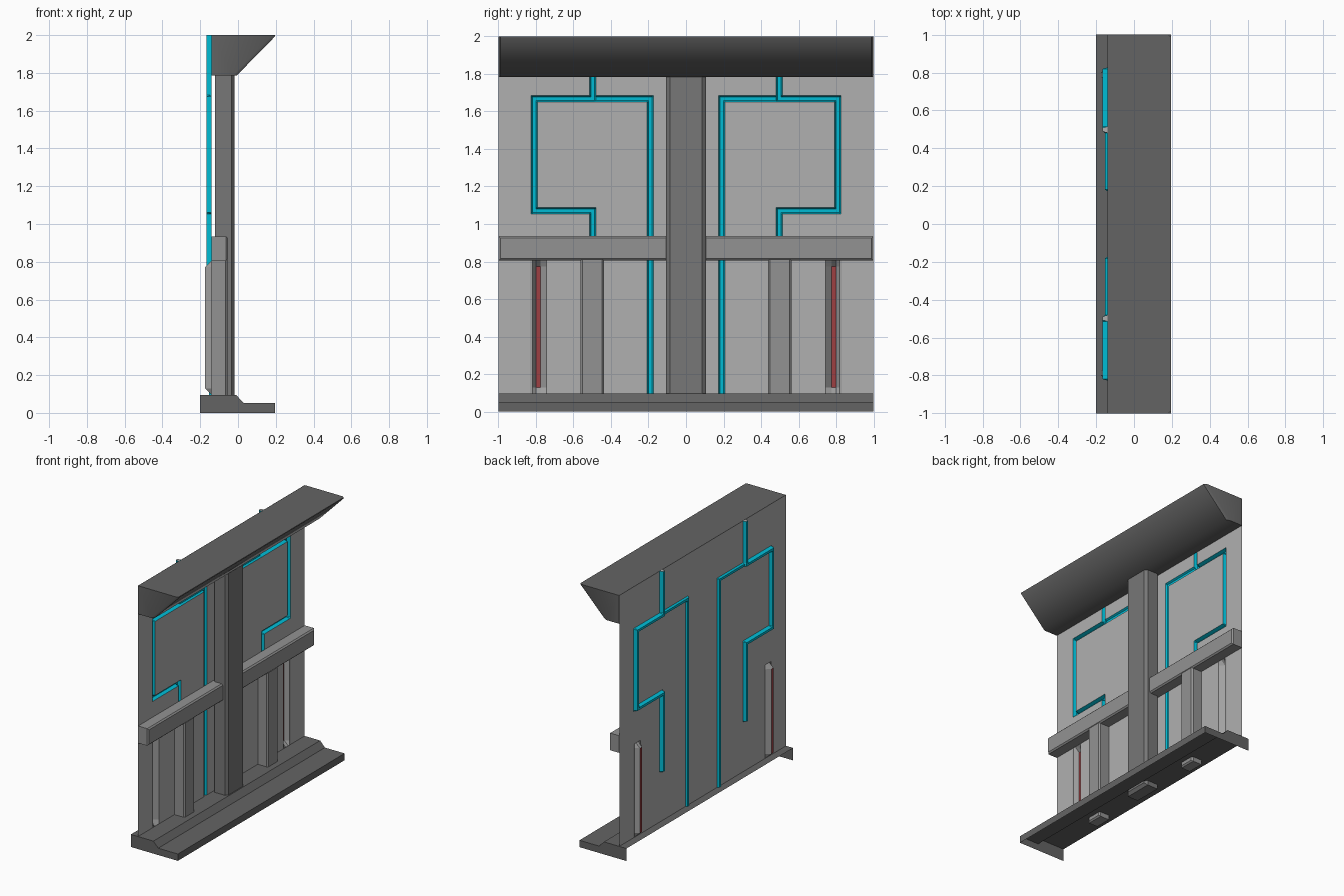
import bpy, bmesh, math

if "Cube" in bpy.data.objects:
    bpy.data.objects.remove(bpy.data.objects["Cube"])

WALL_X = -0.14
BACK = WALL_X + 0.001


def material(name, r, g=None, b=None):
    m = bpy.data.materials.new(name)
    m.diffuse_color = (r, r if g is None else g, r if b is None else b, 1)
    m.use_nodes = True
    m.node_tree.nodes["Principled BSDF"].inputs["Base Color"].default_value = m.diffuse_color
    return m


WALL = material("wall_grey", 0.434)
RECESS = material("recess_grey", 0.36)
RAIL = material("rail_grey", 0.29)
COLUMN = material("column_grey", 0.185)
DARK = material("dark_grey", 0.127)
CYAN = material("cyan", 0.0, 0.5, 0.66)
RED = material("red", 0.34, 0.05, 0.055)


def finish(name, bm, mats, recalc=True):
    if recalc:
        bmesh.ops.recalc_face_normals(bm, faces=bm.faces)
    me = bpy.data.meshes.new(name)
    bm.to_mesh(me)
    bm.free()
    for m in mats:
        me.materials.append(m)
    ob = bpy.data.objects.new(name, me)
    bpy.context.collection.objects.link(ob)
    return ob


def loft(name, sections, mat):
    """Closed solid through rings that share a vertex count."""
    bm = bmesh.new()
    rings = [[bm.verts.new(p) for p in s] for s in sections]
    n = len(rings[0])
    for a, b in zip(rings, rings[1:]):
        for i in range(n):
            j = (i + 1) % n
            bm.faces.new((a[i], a[j], b[j], b[i]))
    bm.faces.new(rings[0])
    bm.faces.new(rings[-1])
    return finish(name, bm, [mat])


def chamfered_block(name, x0, x1, y0, y1, z0, z1, depth, inset, mat):
    """Block whose front (+x) edges are chamfered."""
    def ring(x, c):
        return [(x, y0 + c, z0 + c), (x, y1 - c, z0 + c),
                (x, y1 - c, z1 - c), (x, y0 + c, z1 - c)]
    return loft(name, [ring(x0, 0), ring(x1 - depth, 0), ring(x1, inset)], mat)


# Wall sheet with pressed channels: (y0, y1, z0, z1, depth, slope width, kind)
H, S, DEEP, LOW = 0.017, 0.008, 0.027, 0.013
half = []


def channel(ya, za, yb, zb, depth):
    half.append((ya - H, yb + H, za - H, zb + H, depth, S, "pipe"))


channel(0.498, 1.667, 0.498, 2.1, DEEP)
channel(0.498, 1.667, 0.81, 1.667, DEEP)
channel(0.81, 1.071, 0.81, 1.667, DEEP)
channel(0.498, 1.071, 0.81, 1.071, DEEP)
channel(0.498, 0.49, 0.498, 1.071, DEEP)
channel(0.19, 1.667, 0.498, 1.667, LOW)
channel(0.19, 0.0, 0.19, 1.667, LOW)
half.append((0.745, 0.833, 0.097, 0.805, 0.034, 0.032, "light"))
rects = half + [(-r[1], -r[0], *r[2:]) for r in half]
Z0, Z1, EPS = 0.095, 2.0, 1e-5


def inside(y, z, r, s):
    return (r[0] + s - EPS <= y <= r[1] - s + EPS and
            r[2] + s - EPS <= z <= r[3] - s + EPS)


def depth_at(y, z):
    return max([r[4] for r in rects if inside(y, z, r, r[5])], default=0)


def cuts(lo, hi, i):
    vals = {lo, hi}
    for r in rects:
        vals |= {round(v, 4) for v in (r[i], r[i] + r[5], r[i + 1] - r[5], r[i + 1])}
    return sorted(v for v in vals if lo <= v <= hi)


ys, zs = cuts(-1.0, 1.0, 0), cuts(Z0, Z1, 2)
bm = bmesh.new()
grid = [[bm.verts.new((WALL_X - depth_at(y, z), y, z)) for z in zs] for y in ys]
for i in range(len(ys) - 1):
    for j in range(len(zs) - 1):
        f = bm.faces.new((grid[i][j], grid[i + 1][j],
                          grid[i + 1][j + 1], grid[i][j + 1]))
        y, z = (ys[i] + ys[i + 1]) / 2, (zs[j] + zs[j + 1]) / 2
        for r in rects:
            if r[6] == "pipe" and inside(y, z, r, 0):
                f.material_index = 1
            elif r[6] == "light" and inside(y, z, r, 0):
                f.material_index = 2 if inside(y, z, r, r[5]) else 3
bmesh.ops.dissolve_limit(bm, angle_limit=0.01, verts=bm.verts, edges=bm.edges,
                         delimit={'MATERIAL'})
# grey lids where the channels reach the top edge
for s in (-1, 1):
    c = s * 0.498
    bm.faces.new([bm.verts.new(p) for p in (
        (WALL_X, c - H, Z1), (WALL_X - DEEP, c - H + S, Z1),
        (WALL_X - DEEP, c + H - S, Z1), (WALL_X, c + H, Z1))])
finish("wall_panel", bm, (WALL, CYAN, RED, RECESS), recalc=False)

# Base plate: shell open at the back and underneath
profile = [(-0.2, 0.095), (-0.01, 0.095), (0.03, 0.052), (0.195, 0.052), (0.195, 0.0)]
bm = bmesh.new()
ends = [[bm.verts.new((x, y, z)) for x, z in profile] for y in (-1, 1)]
for k in range(len(profile) - 1):
    bm.faces.new((ends[0][k], ends[0][k + 1], ends[1][k + 1], ends[1][k]))
for e, y in zip(ends, (-1, 1)):
    bm.faces.new(e + [bm.verts.new((-0.2, y, 0))])
finish("base_shell", bm, [DARK])

# Overhanging cap with a softly shaded sloped front and chamfered ends
full = [(BACK, 1.785), (-0.008, 1.785), (0.195, 1.992), (0.195, 2.0), (BACK, 2.0)]
end = [(BACK, 1.785), (-0.03, 1.785), (0.175, 1.993), (0.182, 2.0), (BACK, 2.0)]
cap = loft("top_cap", [[(x, y, z) for x, z in p] for y, p in
                       ((-1, end), (-0.988, full), (0.988, full), (1, end))], DARK)
bpy.context.view_layer.objects.active = cap
cap.select_set(True)
bpy.ops.object.shade_smooth_by_angle(angle=math.radians(50))
cap.select_set(False)

# Centre column, standing slightly off the wall
chamfered_block("centre_column", -0.123, -0.018, -0.107, 0.107, 0.06, 1.83,
                0.017, 0.021, COLUMN)

# Rails and short posts on both sides
for side, s in (("left", -1), ("right", 1)):
    y0, y1 = sorted((s * 0.095, s * 1.0))
    chamfered_block(side + "_rail", BACK, -0.053, y0, y1, 0.805, 0.935,
                    0.01, 0.01, RAIL)
    chamfered_block(side + "_post", BACK, -0.055, s * 0.5 - 0.063, s * 0.5 + 0.063,
                    0.06, 0.82, 0.01, 0.01, RAIL)
